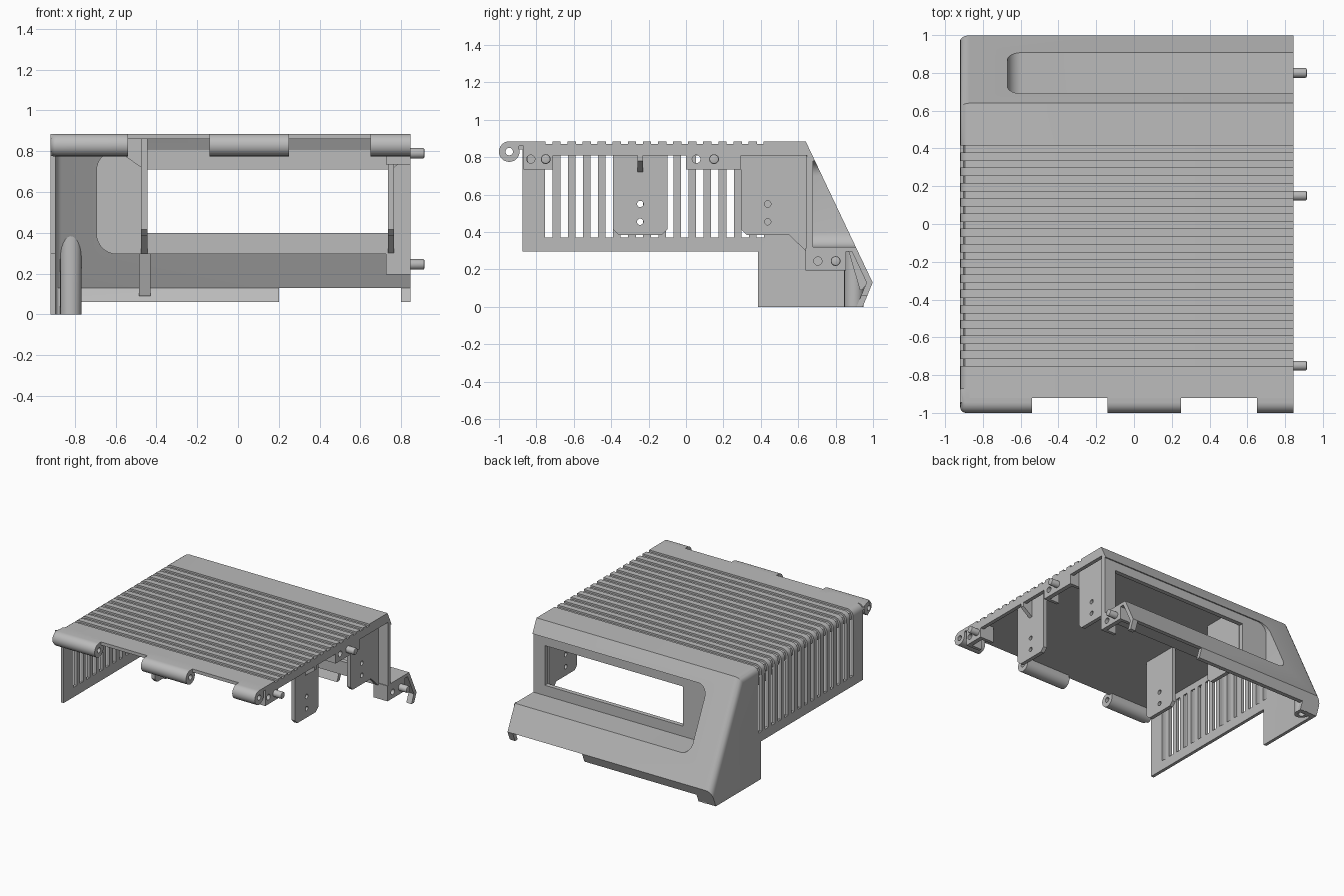
import bpy, bmesh, math
from mathutils import Vector, Matrix

if "Cube" in bpy.data.objects:
    bpy.data.objects.remove(bpy.data.objects["Cube"], do_unlink=True)

grey = bpy.data.materials.new("plastic_grey")
grey.use_nodes = True
GREY = (0.5, 0.5, 0.5, 1)
grey.diffuse_color = GREY
grey.node_tree.nodes["Principled BSDF"].inputs["Base Color"].default_value = GREY

LEFT, RIGHT, TOP, T = -0.92, 0.845, 0.885, 0.025


def make(name, bm):
    bmesh.ops.recalc_face_normals(bm, faces=bm.faces)
    me = bpy.data.meshes.new(name)
    bm.to_mesh(me)
    bm.free()
    ob = bpy.data.objects.new(name, me)
    me.materials.append(grey)
    bpy.context.collection.objects.link(ob)
    return ob


def prism(bm, pts, axis, a, b):
    """Extrude a 2D outline along x, y or z; the outline uses the other two axes."""
    def put(p, v):
        p = list(p)
        p.insert("xyz".index(axis), v)
        return bm.verts.new(p)
    lo, hi = [put(p, a) for p in pts], [put(p, b) for p in pts]
    bm.faces.new(lo)
    bm.faces.new(hi)
    for i in range(len(pts)):
        j = (i + 1) % len(pts)
        bm.faces.new((lo[i], lo[j], hi[j], hi[i]))


def box(bm, x0, x1, y0, y1, z0, z1):
    prism(bm, [(x0, y0), (x1, y0), (x1, y1), (x0, y1)], "z", z0, z1)


def circle(u, v, r, n=24):
    return [(u + r * math.cos(math.tau * i / n), v + r * math.sin(math.tau * i / n))
            for i in range(n)]


def rounded(x0, x1, z0, z1, r):
    """Outline with both corners on the low-x side rounded."""
    pts = [(x1, z0), (x1, z1)]
    for cz, start in ((z1 - r, 90), (z0 + r, 180)):
        for i in range(9):
            a = math.radians(start + i * 90 / 8)
            pts.append((x0 + r + r * math.cos(a), cz + r * math.sin(a)))
    return pts


def cut(ob, cutter):
    mod = ob.modifiers.new("cut", "BOOLEAN")
    mod.operation, mod.solver, mod.object = "DIFFERENCE", "EXACT", cutter
    bpy.context.view_layer.update()
    deps = bpy.context.evaluated_depsgraph_get()
    me = bpy.data.meshes.new_from_object(ob.evaluated_get(deps))
    ob.modifiers.clear()
    ob.data = me
    bpy.data.objects.remove(cutter, do_unlink=True)


def cut_boxes(ob, *boxes):
    for b in boxes:
        bm = bmesh.new()
        box(bm, *b)
        cut(ob, make("cutter", bm))


def body(name, outline, x0, x1, radius):
    """Side profile extruded across x, with its closed end rounded over."""
    bm = bmesh.new()
    prism(bm, outline, "x", x0, x1)
    edges = [e for e in bm.edges if all(abs(v.co.x - x0) < 1e-4 for v in e.verts)
             and min(v.co.y for v in e.verts) > -0.95 - 0.1 * (radius < 0.04)
             and max(v.co.z for v in e.verts) > 0.1
             and abs(e.verts[0].co.y - e.verts[1].co.y) > 0.1]
    bmesh.ops.bevel(bm, geom=edges, offset=radius, segments=5, affect="EDGES", profile=0.5)
    return make(name, bm)


# Main cover: outer volume minus inner volume, keeping a liner round the recess
cover = body("cover_shell", [(-0.92, 0), (-0.92, TOP), (0.64, TOP), (0.998, 0.13), (0.945, 0)],
             LEFT, RIGHT, 0.05)
inner = body("inner", [(-1.2, -0.2), (-1.2, TOP - T), (0.622, TOP - T), (0.965, 0.13), (0.83, -0.2)],
             LEFT + T, 1.2, 0.03)
bm = bmesh.new()
prism(bm, rounded(-0.695, 1.5, 0.295, 0.805, 0.1), "y", 0.645, 1.5)
cut(inner, make("liner", bm))
cut(cover, inner)
bm = bmesh.new()
prism(bm, rounded(-0.67, 1.5, 0.32, 0.78, 0.08), "y", 0.68, 1.5)
cut(cover, make("recess", bm))

# Window, wall outline and lower lip openings
cut_boxes(cover,
          (-0.45, 0.745, 0.6, 0.72, 0.40, 0.71),
          (-1, -0.8, -1, 0.385, -0.1, 0.295),
          (-1, -0.8, -1, -0.875, 0.2, 0.84),
          (-0.77, 1, 0.7, 1.2, -0.1, 0.06),
          (0.2, 0.8, 0.7, 1.2, -0.1, 0.13))

# Cooling grooves over the top and vent slots down the side
groove_y = [0.397 - 0.0807 * i for i in range(15)]
grooves, slots = bmesh.new(), bmesh.new()
for y in groove_y:
    prism(grooves, [(1, TOP - 0.014), (-0.87, TOP - 0.014), (-0.895, 0.861), (-0.906, 0.835),
                    (-0.906, 0.37), (-1, 0.37), (-1, 1), (1, 1)], "y", y - 0.018, y + 0.018)
    box(slots, -1, -0.85, y - 0.02, y + 0.02, 0.371, 0.81)
cut(cover, make("grooves", grooves))
cut(cover, make("slots", slots))

# Hinge knuckles along the front edge
parts = [cover]
for name, x0, x1 in (("hinge_right", LEFT, -0.54), ("hinge_middle", -0.14, 0.25),
                     ("hinge_left", 0.65, RIGHT)):
    bm = bmesh.new()
    arc = [(-0.945 + 0.055 * math.cos(math.radians(a)), 0.83 + 0.055 * math.sin(math.radians(a)))
           for a in range(90, 376, 15)]
    prism(bm, arc + [(-0.892, 0.86), (-0.87, 0.86), (-0.87, TOP)], "x", x0, x1)
    if x0 == LEFT:
        rim = [e for e in bm.edges if all(abs(v.co.x - x0) < 1e-4 for v in e.verts)
               and (max(v.co.y for v in e.verts) < -0.94 or min(v.co.z for v in e.verts) > 0.88)]
        bmesh.ops.bevel(bm, geom=rim, offset=0.03, segments=4, affect="EDGES", profile=0.5)
    knuckle = make(name, bm)
    bm = bmesh.new()
    prism(bm, circle(-0.945, 0.83, 0.02), "x", x0 - 0.1, x1 + 0.1)
    cut(knuckle, make("bore", bm))
    parts.append(knuckle)

# Hanging mounting tabs with screw holes
for side, x in (("left", 0.735), ("right", -0.475)):
    shapes = {"front": (-0.245, [(-0.39, 0.86), (-0.39, 0.415), (-0.36, 0.385), (-0.13, 0.385),
                                 (-0.10, 0.415), (-0.10, 0.86)]),
              "rear": (0.437, [(0.295, 0.86), (0.295, 0.415), (0.325, 0.385), (0.55, 0.385),
                               (0.645, 0.295), (0.645, 0.86)])}
    for place, (hole_y, outline) in shapes.items():
        bm = bmesh.new()
        prism(bm, outline, "x", x, x + 0.03)
        tab = make(f"{place}_{side}_tab", bm)
        bm = bmesh.new()
        for z in (0.455, 0.55):
            prism(bm, circle(hole_y, z, 0.017), "x", x - 0.1, x + 0.1)
        cut(tab, make("holes", bm))
        parts.append(tab)
    # Triangular gusset bracing the front tab
    bm = bmesh.new()
    x0, x1 = (x + 0.03, x + 0.11) if side == "left" else (x, x - 0.085)
    prism(bm, [(x0, 0.86), (x1, 0.86), (x1, 0.78), (x0, 0.72)], "y", -0.26, -0.23)
    parts.append(make(f"{side}_gusset", bm))

# Joining brackets with alignment pins on the open side
for name, y0, y1, z0, z1, pin_y, hole_y, mid in (
        ("front", -0.87, -0.71, 0.735, 0.861, -0.75, -0.83, 0.79),
        ("middle", 0.0, 0.295, 0.735, 0.861, 0.15, 0.055, 0.79),
        ("rear", 0.64, 0.855, 0.195, 0.315, 0.80, 0.705, 0.245)):
    bm = bmesh.new()
    box(bm, RIGHT - 0.035, RIGHT, y0, y1, z0, z1)
    bracket = make(f"{name}_bracket", bm)
    bm = bmesh.new()
    prism(bm, circle(hole_y, mid, 0.022), "x", 0.7, 1)
    cut(bracket, make("socket", bm))
    bm = bmesh.new()
    for y in (y0, y1 - T):
        box(bm, 0.725, RIGHT - 0.03, y, y + T, z0, z1)
    webs = make(f"{name}_bracket_webs", bm)
    bm = bmesh.new()
    prism(bm, circle(pin_y, mid, 0.026), "x", RIGHT - 0.06, 0.915)
    tip = [e for e in bm.edges if all(v.co.x > 0.91 for v in e.verts)]
    bmesh.ops.bevel(bm, geom=tip, offset=0.008, segments=2, affect="EDGES", profile=0.5)
    parts += [bracket, webs, make(f"{name}_pin", bm)]

# Stiffening rims under the top edge
bm = bmesh.new()
for y0, y1 in ((-0.71, 0), (0.295, 0.645)):
    box(bm, RIGHT - 0.03, RIGHT, y0, y1, 0.81, 0.861)
parts.append(make("edge_rim", bm))

# Corner post, trimmed to the sloping back, with a screw bore
bm = bmesh.new()
prism(bm, circle(-0.82, 0.898, 0.052), "z", 0, 0.6)
cutoff = bmesh.ops.bisect_plane(bm, geom=bm.verts[:] + bm.edges[:] + bm.faces[:],
                                plane_co=Vector((0, 0.98, 0.13)),
                                plane_no=Vector((0, 0.755, 0.358)), clear_outer=True)
bmesh.ops.holes_fill(bm, edges=[e for e in bm.edges if e.is_boundary])
post = make("corner_post", bm)
bm = bmesh.new()
prism(bm, circle(-0.82, 0.898, 0.025), "z", -0.1, 0.08)
cut(post, make("bore", bm))
parts.append(post)

# Rib on the inside of the sloping back
bm = bmesh.new()
prism(bm, [(0.87, 0.295), (0.9, 0.295), (0.975, 0.13), (0.94, 0.09), (0.93, 0.09)], "x", -0.485, -0.43)
parts.append(make("back_rib", bm))

# Smooth curved areas while keeping edges crisp
bpy.ops.object.select_all(action="DESELECT")
for ob in parts:
    ob.select_set(True)
bpy.context.view_layer.objects.active = cover
bpy.ops.object.shade_smooth_by_angle(angle=math.radians(30))
